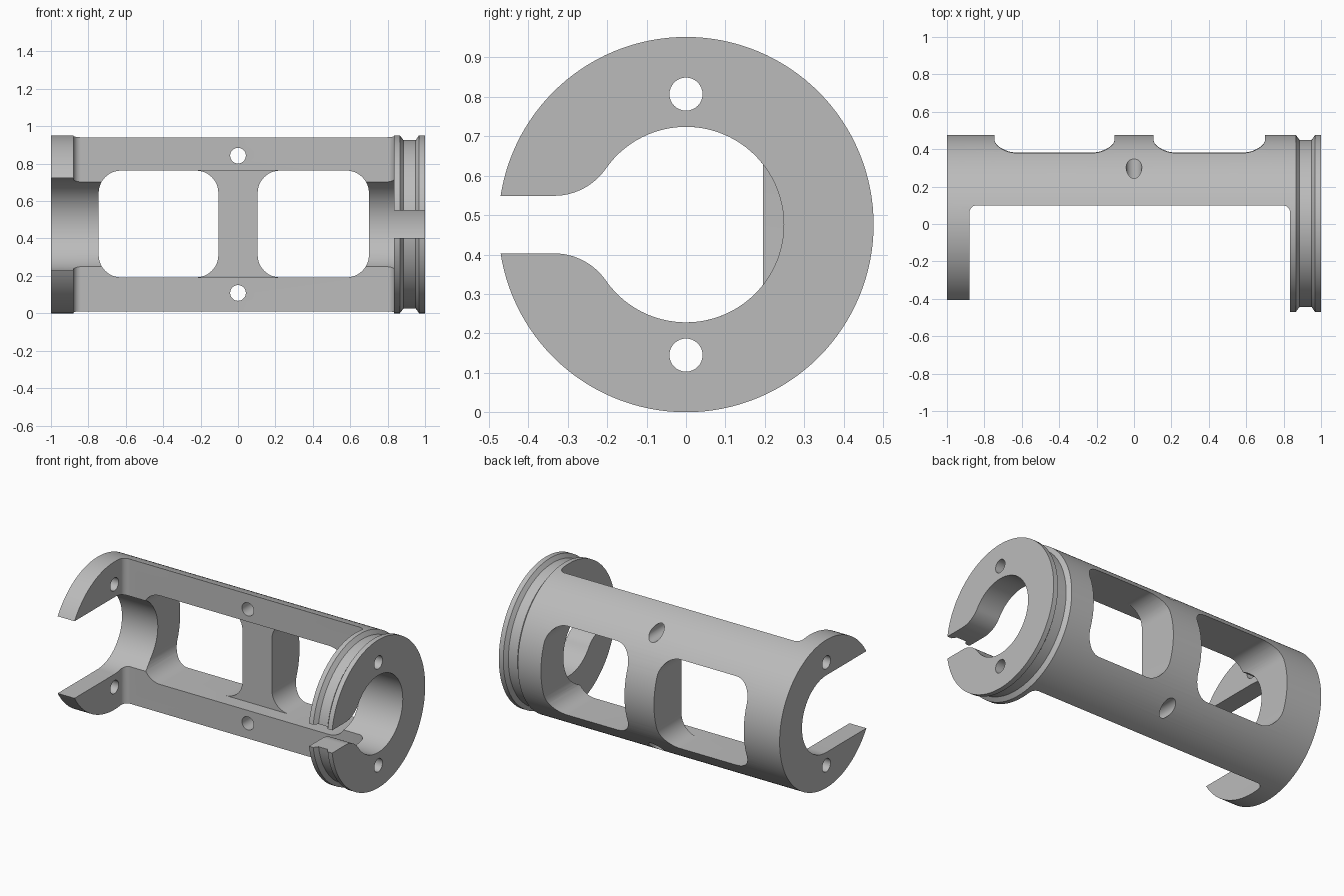
import bpy
import bmesh
from math import cos, sin, pi, atan2, hypot, radians

cube = bpy.data.objects.get("Cube")
if cube:
    bpy.data.objects.remove(cube, do_unlink=True)

R = 0.476          # outer radius, also the height of the axis
BORE = 0.248       # inner radius
SLOT = 0.073       # half width of the narrow slot


def arc(cx, cy, r, a0, a1, n):
    return [(cx + r * cos(a0 + (a1 - a0) * i / n),
             cy + r * sin(a0 + (a1 - a0) * i / n)) for i in range(n + 1)]


def rounded_rect(x0, x1, y0, y1, r):
    corners = [(x1 - r, y1 - r), (x0 + r, y1 - r), (x0 + r, y0 + r), (x1 - r, y0 + r)]
    pts = []
    for k, (cx, cy) in enumerate(corners):
        pts += arc(cx, cy, r, k * pi / 2, (k + 1) * pi / 2, 12)
    return pts


def to_object(name, bm):
    bmesh.ops.recalc_face_normals(bm, faces=bm.faces)
    mesh = bpy.data.meshes.new(name)
    bm.to_mesh(mesh)
    bm.free()
    ob = bpy.data.objects.new(name, mesh)
    bpy.context.collection.objects.link(ob)
    return ob


def prism(name, pts, axis, lo, hi):
    """Extrude a flat outline along an axis, measured from the tube axis."""
    place = {"x": lambda a, b, t: (t, a, b + R),
             "y": lambda a, b, t: (a, t, b + R),
             "z": lambda a, b, t: (a, b, t + R)}[axis]
    bm = bmesh.new()
    ends = [[bm.verts.new(place(a, b, t)) for a, b in pts] for t in (lo, hi)]
    for ring in ends:
        bm.faces.new(ring)
    for i in range(len(pts)):
        j = (i + 1) % len(pts)
        bm.faces.new((ends[0][i], ends[0][j], ends[1][j], ends[1][i]))
    return to_object(name, bm)


def lathe(name, profile, n):
    """Spin (x, radius) steps around the tube axis."""
    bm = bmesh.new()
    rings = [[bm.verts.new((x, b, c + R)) for b, c in arc(0, 0, r, 0, 2 * pi, n)[:-1]]
             for x, r in profile]
    bm.faces.new(rings[0])
    bm.faces.new(rings[-1])
    for p, q in zip(rings, rings[1:]):
        for i in range(n):
            j = (i + 1) % n
            bm.faces.new((p[i], p[j], q[j], q[i]))
    return to_object(name, bm)


# Tube with a groove around the right-hand ring
body = lathe("slotted_tube", [(-1, R), (0.865, R), (0.885, 0.45), (0.95, 0.45),
                              (0.968, R), (1, R)], 128)

# Keyhole outline: bore blended into the narrow slot
bend_y = -0.335
bend_r = (bend_y ** 2 + SLOT ** 2 - BORE ** 2) / (2 * (BORE - SLOT))
bend_z = SLOT + bend_r
to_bore = atan2(-bend_z, -bend_y)
touch = atan2(bend_z, bend_y)
upper = [(-0.6, SLOT)] + arc(bend_y, bend_z, bend_r, -pi / 2, to_bore, 16)
lower = [(a, -b) for a, b in reversed(upper)]
keyhole = upper + arc(0, 0, BORE, touch, -touch, 72)[1:-1] + lower

# U-shaped outline for the open left end
u_shape = [(-0.6, BORE)] + arc(0, 0, BORE, pi / 2, -pi / 2, 48) + [(-0.6, -BORE)]

cutters = [
    prism("front_opening_cutter", rounded_rect(-0.88, 0.835, -0.9, 0.1, 0.04), "z", -0.8, 0.8),
    prism("keyhole_cutter", keyhole, "x", 0.4, 1.2),
    prism("open_end_cutter", u_shape, "x", -1.2, -0.4),
    prism("left_window_cutter", rounded_rect(-0.745, -0.105, -0.284, 0.287, 0.12), "y", -0.2, 0.8),
    prism("right_window_cutter", rounded_rect(0.105, 0.70, -0.284, 0.287, 0.12), "y", -0.2, 0.8),
    prism("strut_recess_cutter",
          [(-0.3, -0.284), (0.3, -0.284), (0.3, 0.287), (-0.3, 0.287)], "y", -0.3, 0.195),
]

# Screw holes through the flanges and through both end rings
for side in (-1, 1):
    cutters.append(prism("flange_hole_cutter",
                         arc(0, side * 0.367, 0.042, 0, 2 * pi, 32)[:-1], "y", -0.1, 0.7))
    cutters.append(prism("ring_hole_cutter",
                         arc(0, side * 0.331, 0.042, 0, 2 * pi, 32)[:-1], "x", -1.3, 1.3))

for cutter in cutters:
    cutter.hide_render = True
    mod = body.modifiers.new(cutter.name, "BOOLEAN")
    mod.operation = "DIFFERENCE"
    mod.solver = "EXACT"
    mod.object = cutter

# Bake the cuts and drop the cutters
graph = bpy.context.evaluated_depsgraph_get()
baked = bpy.data.meshes.new_from_object(body.evaluated_get(graph))
body.modifiers.clear()
body.data = baked
for cutter in cutters:
    bpy.data.objects.remove(cutter, do_unlink=True)

# Plain grey metal
grey = bpy.data.materials.new("plain_grey")
grey.use_nodes = True
colour = (0.5, 0.5, 0.5, 1)
grey.diffuse_color = colour
grey.node_tree.nodes["Principled BSDF"].inputs["Base Color"].default_value = colour
body.data.materials.clear()
body.data.materials.append(grey)

bpy.ops.object.select_all(action="DESELECT")
body.select_set(True)
bpy.context.view_layer.objects.active = body
bpy.ops.object.shade_smooth_by_angle(angle=radians(25))
